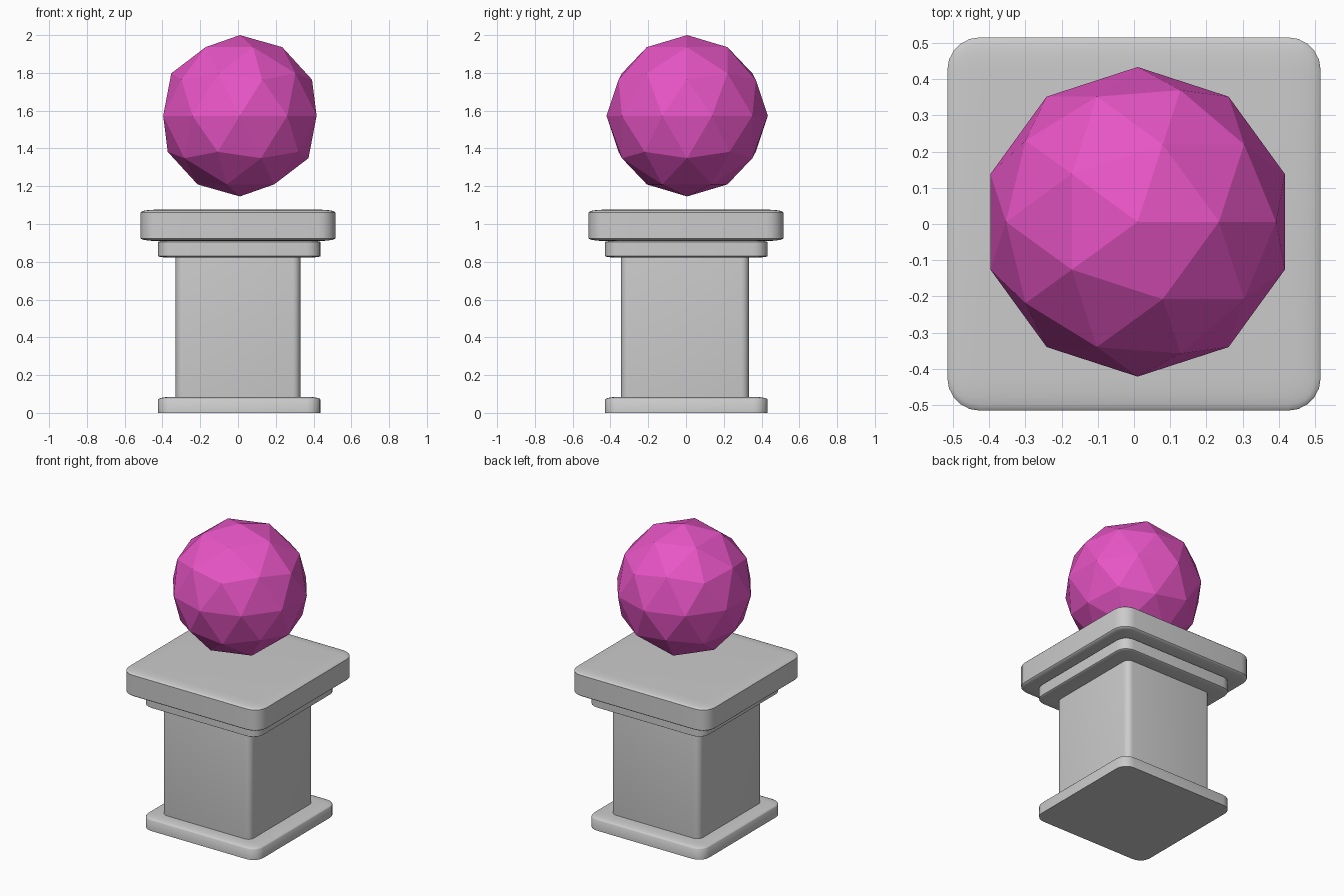
import bpy
import bmesh
from mathutils import Matrix, Vector

cube = bpy.data.objects.get("Cube")
if cube:
    bpy.data.objects.remove(cube, do_unlink=True)


def make_material(name, rgb):
    mat = bpy.data.materials.new(name)
    mat.use_nodes = True
    mat.diffuse_color = (*rgb, 1)
    bsdf = next(n for n in mat.node_tree.nodes if n.type == "BSDF_PRINCIPLED")
    bsdf.inputs["Base Color"].default_value = (*rgb, 1)
    return mat


def add_object(name, bm, mat, smooth):
    mesh = bpy.data.meshes.new(name)
    bm.to_mesh(mesh)
    bm.free()
    mesh.materials.append(mat)
    obj = bpy.data.objects.new(name, mesh)
    bpy.context.collection.objects.link(obj)
    if smooth:
        bpy.ops.object.select_all(action="DESELECT")
        obj.select_set(True)
        bpy.context.view_layer.objects.active = obj
        bpy.ops.object.shade_smooth_by_angle(angle=0.7)
    return obj


def rounded_block(name, centre, half, bottom, top, radius, mat, flat_bottom=False):
    """Bevelled block whose rounding is squashed along with its height."""
    low = 2 * bottom - top if flat_bottom else bottom
    width = 2 * half[0]
    bm = bmesh.new()
    bmesh.ops.create_cube(bm, size=width)
    bmesh.ops.bevel(bm, geom=bm.edges[:], offset=radius, segments=5,
                    profile=0.5, affect="EDGES")
    squash = (1, half[1] / half[0], (top - low) / width)
    bmesh.ops.scale(bm, vec=squash, verts=bm.verts)
    bmesh.ops.translate(bm, vec=(*centre, (top + low) / 2), verts=bm.verts)
    if flat_bottom:
        cut = bmesh.ops.bisect_plane(
            bm, geom=bm.verts[:] + bm.edges[:] + bm.faces[:],
            plane_co=Vector((0, 0, bottom)), plane_no=Vector((0, 0, 1)),
            clear_inner=True)
        rim = [e for e in cut["geom_cut"] if isinstance(e, bmesh.types.BMEdge)]
        bmesh.ops.contextual_create(bm, geom=rim)
        bmesh.ops.recalc_face_normals(bm, faces=bm.faces)
    return add_object(name, bm, mat, True)


stone = make_material("grey stone", (0.6, 0.6, 0.6))
pink = make_material("magenta crystal", (0.8, 0.09, 0.56))

# Pedestal
rounded_block("base_slab", (0.007, 0.002), (0.43, 0.43), 0, 0.085, 0.075, stone, True)
rounded_block("column", (0, -0.005), (0.33, 0.338), 0.03, 0.88, 0.04, stone)
rounded_block("neck_slab", (0.007, 0.002), (0.43, 0.43), 0.822, 0.912, 0.075, stone)
rounded_block("cap_slab", (0, 0), (0.515, 0.515), 0.91, 1.076, 0.09, stone)

# Floating faceted orb
orb = bmesh.new()
bmesh.ops.create_icosphere(orb, subdivisions=2, radius=0.427,
                           matrix=Matrix.Translation((0.01, 0.006, 1.573)))
add_object("orb", orb, pink, False)
